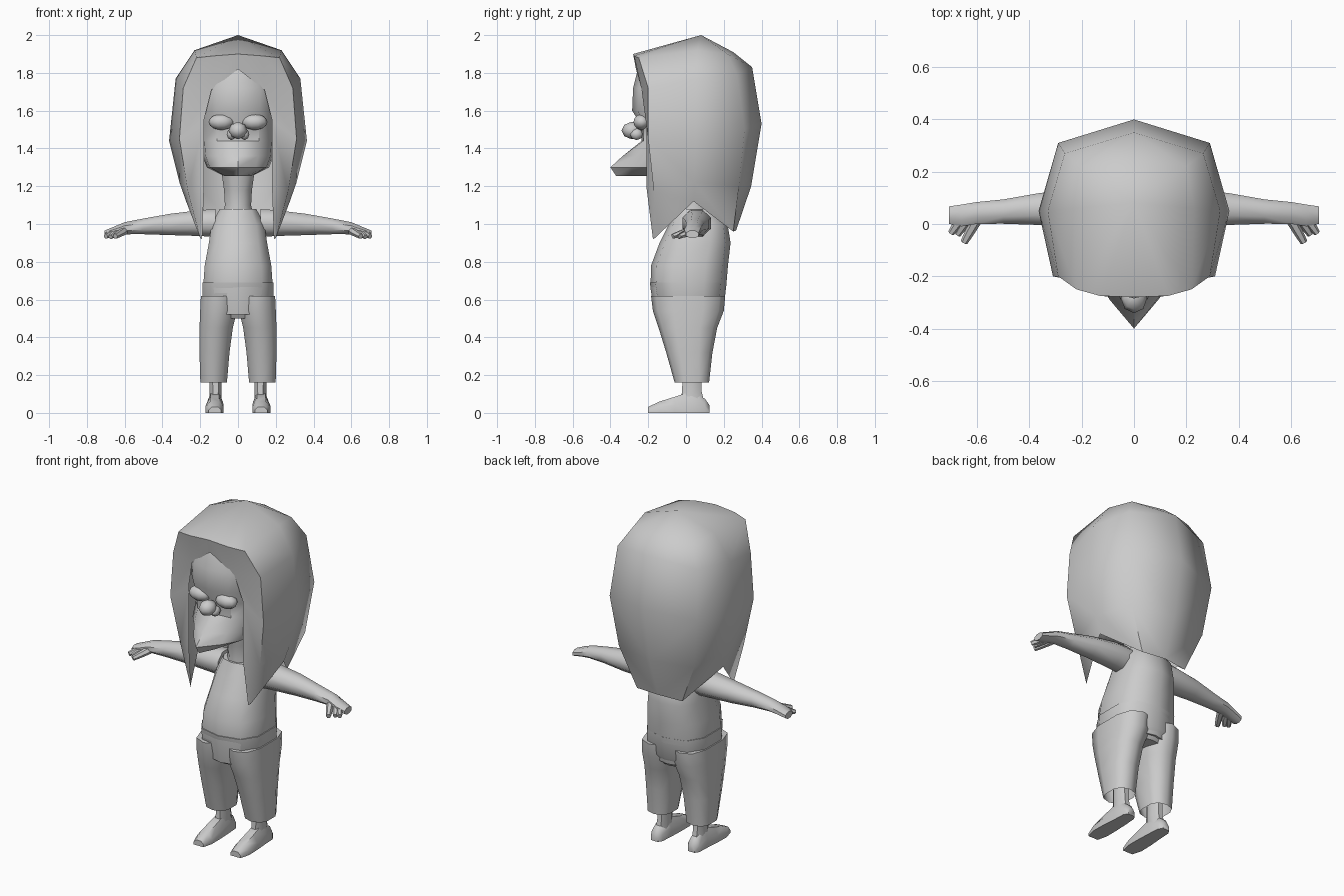
import bpy, bmesh, math
from mathutils import Vector

if "Cube" in bpy.data.objects:
    bpy.data.objects.remove(bpy.data.objects["Cube"])

GREY = bpy.data.materials.new("soft_grey")
GREY.diffuse_color = (0.6, 0.6, 0.6, 1)
GREY.use_nodes = True
GREY.node_tree.nodes["Principled BSDF"].inputs["Base Color"].default_value = GREY.diffuse_color


def finish(name, verts, faces, mirror=False, angle=50):
    me = bpy.data.meshes.new(name)
    bm = bmesh.new()
    vs = [bm.verts.new(v) for v in verts]
    for f in faces:
        bm.faces.new([vs[i] for i in f])
    bmesh.ops.recalc_face_normals(bm, faces=bm.faces)
    bm.to_mesh(me)
    bm.free()
    me.materials.append(GREY)
    ob = bpy.data.objects.new(name, me)
    bpy.context.collection.objects.link(ob)
    if mirror:
        m = ob.modifiers.new("Mirror", 'MIRROR')
        m.use_clip = True
    bpy.ops.object.select_all(action='DESELECT')
    ob.select_set(True)
    bpy.context.view_layer.objects.active = ob
    bpy.ops.object.shade_smooth_by_angle(angle=math.radians(angle))
    return ob


def loft(name, rings, mirror=False, start=True, end=True, angle=50):
    n = len(rings[0])
    verts = [v for r in rings for v in r]
    faces = [(k * n + i, k * n + (i + 1) % n, (k + 1) * n + (i + 1) % n, (k + 1) * n + i)
             for k in range(len(rings) - 1) for i in range(n)]
    if start:
        faces.append(tuple(range(n)))
    if end:
        faces.append(tuple(range(len(verts) - n, len(verts))))
    return finish(name, verts, faces, mirror, angle)


def box_ring(z, x0, x1, y0, y1, n=10, power=0.75):
    """Rounded horizontal ring filling the given bounds."""
    pts = []
    for i in range(n):
        a = 2 * math.pi * (i + 0.5) / n
        c, s = math.cos(a), math.sin(a)
        c = math.copysign(abs(c) ** power, c)
        s = math.copysign(abs(s) ** power, s)
        pts.append(((x0 + x1) / 2 + c * (x1 - x0) / 2, (y0 + y1) / 2 + s * (y1 - y0) / 2, z))
    return pts


def x_ring(x, y0, y1, z0, z1, n=8):
    """Vertical ring across the x axis."""
    return [(x, (y0 + y1) / 2 + math.cos(2 * math.pi * (i + .5) / n) * (y1 - y0) / 2 * 1.06,
             (z0 + z1) / 2 + math.sin(2 * math.pi * (i + .5) / n) * (z1 - z0) / 2 * 1.06)
            for i in range(n)]


def ball(name, centre, radii, mirror=False, seg=10, rows=6):
    rings = []
    for k in range(rows + 1):
        t = math.pi * (0.04 + 0.92 * k / rows)
        rings.append([(centre[0] + radii[0] * math.sin(t) * math.cos(2 * math.pi * i / seg),
                       centre[1] + radii[1] * math.sin(t) * math.sin(2 * math.pi * i / seg),
                       centre[2] + radii[2] * math.cos(t)) for i in range(seg)])
    return loft(name, rings, mirror, angle=70)


# Hair: strands from front centre round to back centre, outer and inner skin
TOP = (0, .08, 2.0)
columns = [
    [(0, -.28, 1.90), (0, -.265, 1.82)],
    [(.13, -.275, 1.89), (.14, -.235, 1.71), (.18, -.21, 1.55), (.18, -.21, 1.2), (.19, -.175, .92)],
    [(.22, -.25, 1.88), (.29, -.20, 1.72), (.31, -.20, 1.45), (.265, -.17, 1.17), (.20, -.165, .925)],
    [(.23, .06, 1.92), (.33, .05, 1.77), (.365, .05, 1.44), (.31, .045, 1.22), (.275, .04, 1.12)],
    [(.20, .22, 1.90), (.265, .27, 1.79), (.29, .31, 1.5), (.25, .28, 1.2), (.15, .25, .96)],
    [(0, .25, 1.91), (0, .35, 1.83), (0, .40, 1.53), (0, .345, 1.2), (0, .265, .965)],
]


def inner(c, r, p):
    """Pull the inner skin towards the head, keeping the rim shared."""
    if r == len(columns[c]) - 1 or c == 1 and r > 0:
        return p
    v = Vector(p)
    mid = Vector((0, .06, min(v.z, 1.6)))
    d = v - mid
    off = v - d.normalized() * (0.05 if c != 2 or r < 2 else 0.02)
    return (0 if p[0] == 0 else off.x, off.y, off.z)


verts, faces, index = [TOP, (0, .08, 1.93)], [], {}
for c, col in enumerate(columns):
    for r, p in enumerate(col):
        for skin in (0, 1):
            q = p if skin == 0 else inner(c, r, p)
            if skin and q == p:
                index[c, r, 1] = index[c, r, 0]
            else:
                index[c, r, skin] = len(verts)
                verts.append(q)
for skin in (0, 1):
    for c in range(len(columns) - 1):
        faces.append((skin, index[c, 0, skin], index[c + 1, 0, skin]))
        for r in range(min(len(columns[c]), len(columns[c + 1])) - 1):
            faces.append((index[c, r, skin], index[c, r + 1, skin],
                          index[c + 1, r + 1, skin], index[c + 1, r, skin]))
finish("hair", verts, faces, True, 60)

# Head: pointed jaw rings (z, half width, front y, front quarter y, back y)
head = [(1.255, .07, -.37, -.28, .06), (1.30, .15, -.40, -.29, .10), (1.36, .172, -.335, -.265, .12),
        (1.44, .178, -.235, -.225, .15), (1.52, .18, -.235, -.225, .18), (1.60, .185, -.285, -.255, .2),
        (1.72, .19, -.28, -.25, .2), (1.82, .17, -.255, -.21, .18), (1.88, .08, -.12, -.10, .1)]
rings = []
for z, w, f, q, b in head:
    half = [(w * .62, q, z), (w, max(q + .08, -.19), z), (w * 1.1, 0, z), (w * .7, b * .85, z)]
    rings.append([(0, f, z)] + half + [(0, b, z)] + [(-x, y, zz) for x, y, zz in reversed(half)])
loft("head", rings, angle=40)

# Face details
ball("eyelid", (.088, -.235, 1.54), (.068, .045, .042), True)
ball("nose", (0, -.285, 1.495), (.05, .056, .045), seg=8, rows=4)
ball("nostril", (.035, -.262, 1.475), (.025, .035, .03), True, seg=8, rows=4)

# Neck
loft("neck", [box_ring(z, -w, w, a, b, 8, 1) for z, w, a, b in
              [(1.0, .10, -.06, .15), (1.10, .075, -.05, .12), (1.18, .08, -.06, .12), (1.34, .105, -.09, .12)]])

# Torso
loft("torso", [box_ring(z, -w, w, a, b) for z, w, a, b in
               [(.52, .17, -.165, .185), (.66, .192, -.188, .212), (.78, .183, -.185, .222),
                (.90, .160, -.14, .236), (1.0, .145, -.09, .22), (1.08, .10, -.06, .16)]])

# Trousers: hips and open legs
loft("trouser_hips", [box_ring(z, -w, w, a, b) for z, w, a, b in
                      [(.50, .17, -.13, .16), (.56, .197, -.17, .20), (.69, .195, -.192, .215)]])
loft("trouser_leg", [box_ring(z, x0, x1, a, b) for z, x0, x1, a, b in
                     [(.16, .056, .202, -.06, .122), (.32, .042, .207, -.105, .14),
                      (.45, .024, .207, -.145, .165), (.54, .002, .204, -.175, .20),
                      (.62, .0, .20, -.185, .208)]], True, start=False)

# Lower leg and shoe
loft("ankle", [box_ring(z, x0, x1, a, b, 8, .9) for z, x0, x1, a, b in
               [(.06, .085, .155, -.03, .10), (.12, .085, .152, -.025, .085), (.20, .083, .157, -.02, .085),
                (.32, .08, .16, -.03, .09)]], True)
shoe = []
for y, x0, x1, h in [(.125, .10, .145, .04), (.10, .085, .16, .075), (.03, .08, .163, .115),
                     (-.06, .076, .17, .085), (-.14, .076, .172, .06), (-.20, .09, .155, .032)]:
    m = (x1 - x0) * .25
    shoe.append([(x0, y, 0), (x1, y, 0), (x1, y, h * .5), (x1 - m, y, h), (x0 + m, y, h), (x0, y, h * .5)])
loft("shoe", shoe, True)

# Arm, palm and fingers
loft("arm", [x_ring(*s) for s in
             [(.12, -.02, .13, .93, 1.08), (.20, -.02, .135, .935, 1.075), (.36, -.005, .12, .94, 1.055),
              (.50, .0, .095, .945, 1.03), (.60, .0, .085, .945, 1.01), (.66, -.01, .075, .935, .985),
              (.708, .0, .068, .925, .965)]], True)


def finger(name, a, b, ra, rb):
    a, b = Vector(a), Vector(b)
    d = (b - a).normalized()
    u = d.cross(Vector((0, 0, 1))).normalized()
    w = d.cross(u)
    rings = [[tuple(p + (u * math.cos(t) + w * math.sin(t)) * r)
              for t in [math.pi * i / 3 for i in range(6)]]
             for p, r in ((a, ra), (a.lerp(b, .6), (ra + rb) / 2), (b, rb))]
    loft(name, rings, True)


finger("thumb", (.60, .02, .965), (.65, -.07, .935), .022, .014)
finger("fore_finger", (.635, .02, .96), (.675, -.04, .932), .02, .013)
finger("little_finger", (.66, .02, .955), (.70, -.035, .935), .02, .013)
